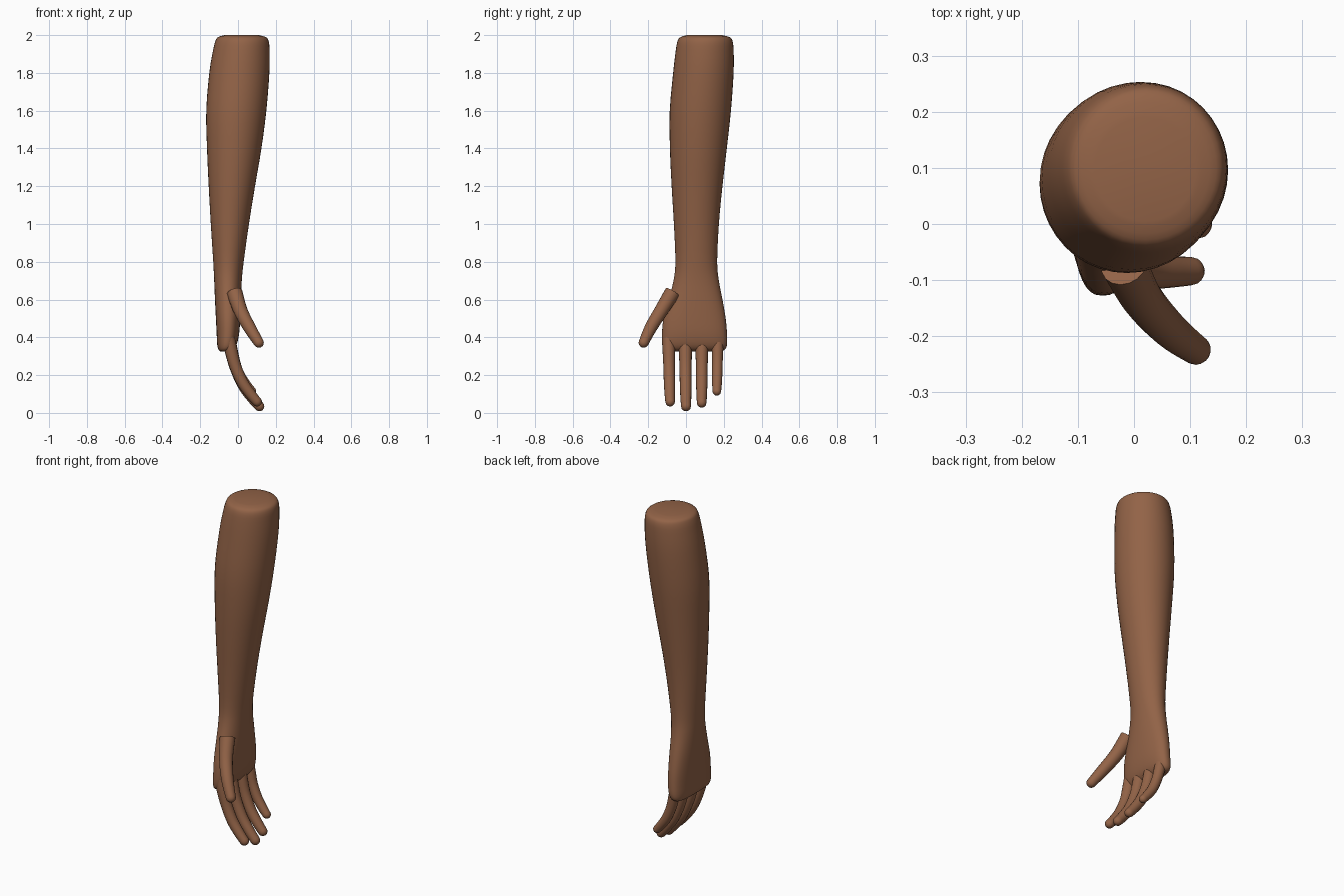
import bpy, bmesh, math
from mathutils import Vector

if "Cube" in bpy.data.objects:
    bpy.data.objects.remove(bpy.data.objects["Cube"])

skin = bpy.data.materials.new("brown skin")
skin.diffuse_color = (0.29, 0.125, 0.063, 1)
skin.use_nodes = True
skin.node_tree.nodes["Principled BSDF"].inputs["Base Color"].default_value = skin.diffuse_color


def smooth_stations(st, steps):
    """Catmull-Rom interpolation of tuples of numbers."""
    out = []
    for i in range(len(st) - 1):
        p = [st[max(0, min(len(st) - 1, i + k))] for k in (-1, 0, 1, 2)]
        for s in range(steps):
            t = s / steps
            out.append(tuple(
                0.5 * (2 * b + (c - a) * t + (2 * a - 5 * b + 4 * c - d) * t * t
                       + (3 * b - a - 3 * c + d) * t ** 3)
                for a, b, c, d in zip(*p)))
    return out + [st[-1]]


def skin_rings(name, rings):
    """Bridge rings of points, close both ends, make a smooth object."""
    bm = bmesh.new()
    loops = [[bm.verts.new(p) for p in ring] for ring in rings]
    n = len(loops[0])
    for a, b in zip(loops, loops[1:]):
        for i in range(n):
            j = (i + 1) % n
            bm.faces.new((a[i], a[j], b[j], b[i]))
    bm.faces.new(loops[0])
    bm.faces.new(loops[-1])
    bmesh.ops.recalc_face_normals(bm, faces=bm.faces)
    me = bpy.data.meshes.new(name)
    bm.to_mesh(me)
    bm.free()
    me.materials.append(skin)
    ob = bpy.data.objects.new(name, me)
    bpy.context.collection.objects.link(ob)
    bpy.ops.object.select_all(action='DESELECT')
    ob.select_set(True)
    bpy.context.view_layer.objects.active = ob
    bpy.ops.object.shade_smooth_by_angle(angle=math.radians(45))
    return ob


def digit(name, path, sides=16):
    """Round tapering tube along (x, y, z, radius) with a domed tip."""
    pts = smooth_stations(path, 5)
    rings = []

    def ring(c, t, r):
        u = t.cross(Vector((0, 1, 0))).normalized()
        v = t.cross(u)
        rings.append([c + r * (u * math.cos(a) + v * math.sin(a))
                      for a in (2 * math.pi * k / sides for k in range(sides))])

    for i, p in enumerate(pts):
        t = Vector(pts[min(i + 1, len(pts) - 1)][:3]) - Vector(pts[max(i - 1, 0)][:3])
        t.normalize()
        ring(Vector(p[:3]), t, p[3])
    c, r = Vector(pts[-1][:3]), pts[-1][3]
    for deg in (22, 45, 65, 85):
        a = math.radians(deg)
        ring(c + t * r * math.sin(a), t, r * math.cos(a))
    skin_rings(name, rings)


# forearm and palm: z, x min, x max, y min, y max, squareness
body = [
    (0.325, -0.09, -0.06, -0.08, 0.17, 2.6), (0.332, -0.102, -0.03, -0.112, 0.202, 2.6),
    (0.36, -0.11, -0.008, -0.126, 0.217, 2.5), (0.42, -0.113, 0.006, -0.127, 0.217, 2.4),
    (0.5, -0.117, 0.012, -0.119, 0.210, 2.3), (0.6, -0.122, 0.016, -0.092, 0.193, 2.2),
    (0.7, -0.126, 0.020, -0.066, 0.174, 2.1), (0.8, -0.131, 0.030, -0.056, 0.165, 2),
    (1.0, -0.144, 0.058, -0.064, 0.174, 2), (1.2, -0.155, 0.090, -0.076, 0.193, 2),
    (1.4, -0.164, 0.124, -0.085, 0.216, 2), (1.6, -0.168, 0.150, -0.086, 0.238, 2),
    (1.8, -0.152, 0.166, -0.068, 0.252, 2), (1.92, -0.132, 0.167, -0.054, 0.252, 2),
    (1.97, -0.119, 0.162, -0.044, 0.246, 2), (1.99, -0.105, 0.147, -0.028, 0.230, 2),
    (2.0, -0.07, 0.11, 0.005, 0.19, 2),
]
rings = []
for z, x0, x1, y0, y1, e in smooth_stations(body, 3):
    ring = []
    for k in range(40):
        a = 2 * math.pi * k / 40
        c, s = math.cos(a), math.sin(a)
        ring.append(((x0 + x1) / 2 + (x1 - x0) / 2 * math.copysign(abs(c) ** (2 / e), c),
                     (y0 + y1) / 2 + (y1 - y0) / 2 * math.copysign(abs(s) ** (2 / e), s), z))
    rings.append(ring)
skin_rings("forearm_and_palm", rings)

# four fingers share one curl (x, z, thickness), scaled in length
curl = [(-0.05, 0.40, 1.08), (-0.036, 0.33, 1.08), (-0.012, 0.24, 1.0),
        (0.028, 0.148, 0.97), (0.075, 0.08, 0.9), (0.113, 0.035, 0.82)]
for name, y, tip_y, k, r in (("index_finger", -0.092, -0.084, 0.92, 0.031),
                             ("middle_finger", -0.004, 0.0, 1.0, 0.032),
                             ("ring_finger", 0.084, 0.083, 0.94, 0.031),
                             ("little_finger", 0.168, 0.163, 0.74, 0.028)):
    path = [(-0.04 + (x + 0.04) * k, y + (tip_y - y) * i / 5, 0.34 + (z - 0.34) * k, r * w)
            for i, (x, z, w) in enumerate(curl)]
    digit(name, path)

# thumb with a flat cut base
digit("thumb", [(-0.018, -0.072, 0.637, 0.042), (0.014, -0.132, 0.54, 0.037),
                (0.062, -0.187, 0.45, 0.033), (0.110, -0.224, 0.372, 0.027)])
